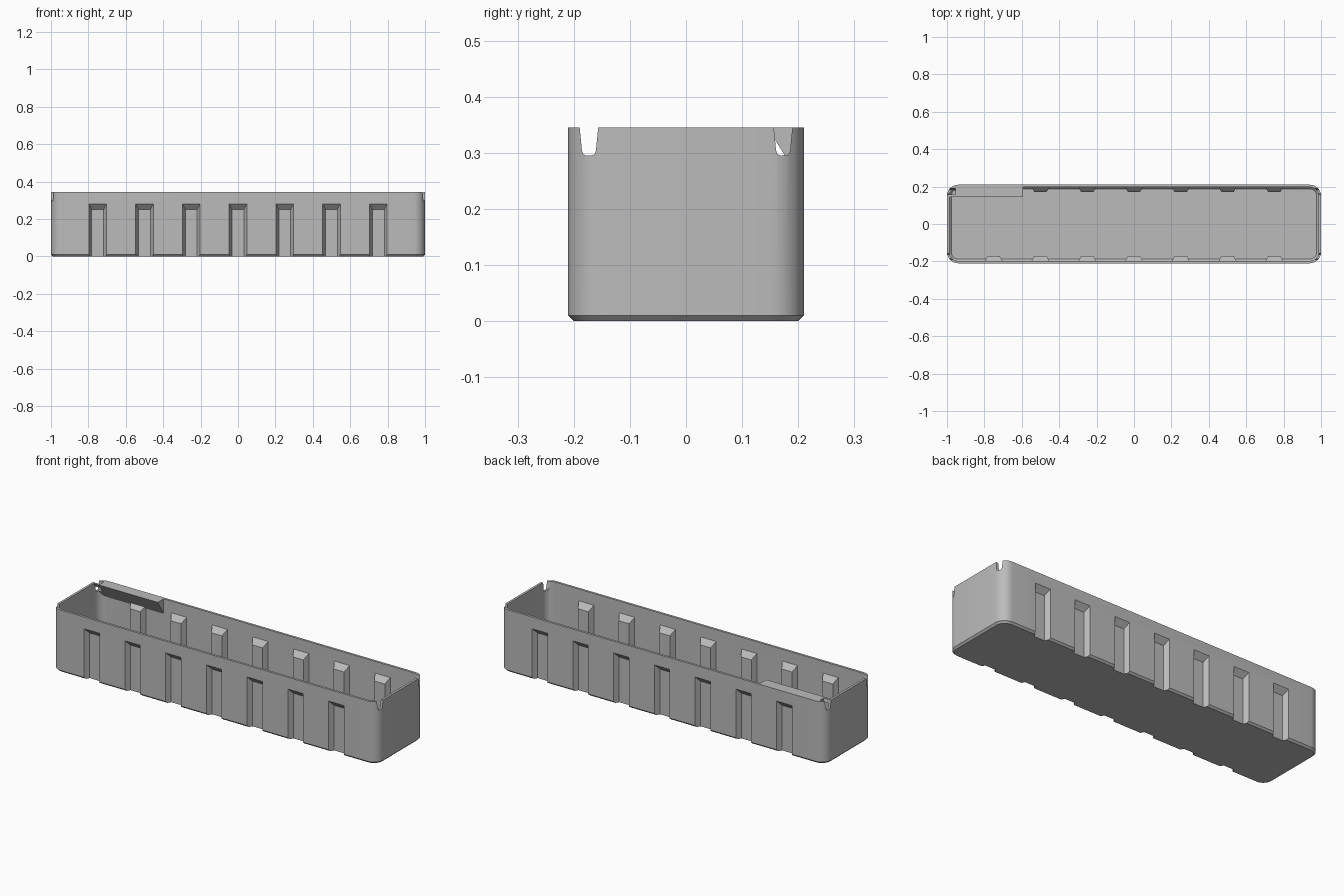
import bpy, bmesh, math

cube = bpy.data.objects.get("Cube")
if cube:
    bpy.data.objects.remove(cube, do_unlink=True)

HALF_X, HALF_Y, HEIGHT = 1.0, 0.21, 0.345
RADIUS, WALL, CHAMFER = 0.06, 0.013, 0.01

grey = bpy.data.materials.new("plain grey")
grey.use_nodes = True
grey.diffuse_color = (0.5, 0.5, 0.5, 1)
grey.node_tree.nodes["Principled BSDF"].inputs["Base Color"].default_value = (0.5, 0.5, 0.5, 1)


def loft(name, rings):
    """Closed solid skinned through rings of equal length."""
    bm = bmesh.new()
    loops = [[bm.verts.new(p) for p in ring] for ring in rings]
    n = len(loops[0])
    for a, b in zip(loops, loops[1:]):
        for i in range(n):
            j = (i + 1) % n
            bm.faces.new((a[i], a[j], b[j], b[i]))
    bm.faces.new(loops[0][::-1])
    bm.faces.new(loops[-1])
    bmesh.ops.recalc_face_normals(bm, faces=bm.faces)
    mesh = bpy.data.meshes.new(name)
    bm.to_mesh(mesh)
    bm.free()
    mesh.materials.append(grey)
    obj = bpy.data.objects.new(name, mesh)
    bpy.context.collection.objects.link(obj)
    return obj


def rounded_ring(inset, z, steps=8):
    """Rounded rectangle outline, moved inward by inset."""
    r, ring = RADIUS - inset, []
    for k, (sx, sy) in enumerate([(1, 1), (-1, 1), (-1, -1), (1, -1)]):
        for i in range(steps + 1):
            a = math.pi / 2 * (k + i / steps)
            ring.append((sx * (HALF_X - RADIUS) + r * math.cos(a),
                         sy * (HALF_Y - RADIUS) + r * math.sin(a), z))
    return ring


def prism_x(name, profile, x0, x1):
    return loft(name, [[(x, y, z) for y, z in profile] for x in (x0, x1)])


def cut(target, cutter):
    """Subtract the cutter and remove it."""
    cutter.hide_render = True
    mod = target.modifiers.new("cut", "BOOLEAN")
    mod.operation, mod.solver, mod.object = "DIFFERENCE", "EXACT", cutter
    bpy.context.view_layer.objects.active = target
    bpy.ops.object.modifier_apply(modifier=mod.name)
    bpy.data.objects.remove(cutter, do_unlink=True)


def groove(x, side, shift):
    """Tapered upright channel with a sloped top, sunk into a long wall."""
    rings = []
    for depth in (-0.02, 0.027):
        w = 0.047 - 0.556 * depth
        top = 0.28 - 1.1 * depth
        y = side * (HALF_Y - shift - depth)
        rings.append([(x - w, y, -0.02), (x + w, y, -0.02), (x + w, y, top), (x - w, y, top)])
    return loft("groove_cutter", rings)


# Outer tray and its hollow
tray = loft("tray", [rounded_ring(CHAMFER, 0), rounded_ring(0, CHAMFER), rounded_ring(0, HEIGHT)])
hollow = loft("hollow", [rounded_ring(WALL + CHAMFER, 0.012), rounded_ring(WALL, 0.022),
                         rounded_ring(WALL, 0.4)])

# Grooves outside, matching ribs left standing inside
for side in (-1, 1):
    for i in range(7):
        x = (i - 3) * 0.25
        cut(hollow, groove(x, side, WALL))
        cut(tray, groove(x, side, 0))

# Label shelf with sloped underside in the back corner
shelf = [(0.145, HEIGHT), (0.245, 0.185), (0.245, 0.45), (0.145, 0.45)]
cut(hollow, prism_x("shelf_blank", shelf, -1.1, -0.594))
cut(tray, hollow)

# Rounded notches in the rim at the four corners
half_notch = [(0.0185, 0.37), (0.0165, HEIGHT), (0.0125, 0.304), (0.0105, 0.298), (0.006, 0.295)]
notch = half_notch + [(-y, z) for y, z in reversed(half_notch)]
for sx in (-1, 1):
    for sy in (-1, 1):
        profile = [(sy * 0.173 + y, z) for y, z in notch]
        cut(tray, prism_x("notch_cutter", profile, sx * 0.955, sx * 1.05))

# Smooth corners, crisp edges
bpy.ops.object.select_all(action="DESELECT")
tray.select_set(True)
bpy.context.view_layer.objects.active = tray
bpy.ops.object.shade_smooth_by_angle(angle=math.radians(30))
